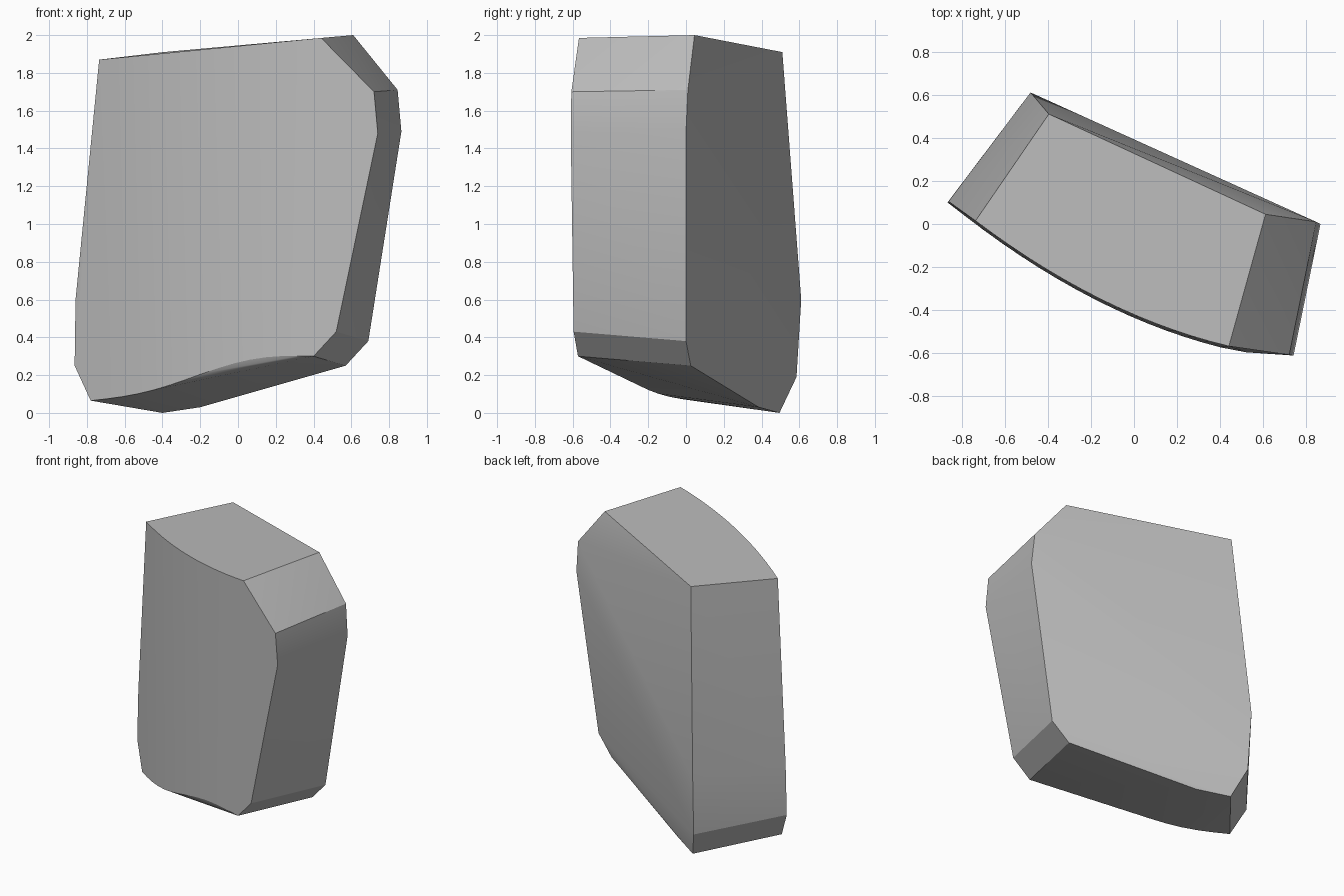
import bpy, bmesh, math

cube = bpy.data.objects.get("Cube")
if cube:
    bpy.data.objects.remove(cube, do_unlink=True)

# Grey stone
stone = bpy.data.materials.new("grey stone")
stone.use_nodes = True
colour = (0.5, 0.5, 0.5, 1)
stone.diffuse_color = colour
stone.node_tree.nodes["Principled BSDF"].inputs["Base Color"].default_value = colour


def bow(x):
    """Depth of the bowed front face at x."""
    return -0.42 - 0.43 * x + 0.22 * x * x


# Corners of the back face, clockwise from its upper left
corners = [(-0.395, 0.51, 1.91), (0.61, 0.045, 2.0), (0.845, 0.01, 1.71),
           (0.865, 0.0, 1.49), (0.69, 0.0, 0.38), (0.57, 0.025, 0.25),
           (-0.2, 0.385, 0.03), (-0.4, 0.495, 0.0), (-0.47, 0.585, 0.19),
           (-0.48, 0.61, 0.6)]

# Side corners of the front face
corners += [(0.72, -0.607, 1.7), (0.74, -0.61, 1.48), (0.52, -0.595, 0.43),
            (-0.865, 0.1, 0.25), (-0.86, 0.105, 0.6)]

# Bowed top and bottom edges of the front face
STEPS = 14
for i in range(STEPS + 1):
    t = i / STEPS
    x = -0.735 + 1.175 * t
    corners.append((x, bow(x), 1.87 + 0.115 * t))
    x = -0.78 + 1.18 * t
    rise = 0.065 + 0.235 * t + 0.025 * math.sin(math.pi * t) - 0.03 * math.sin(2 * math.pi * t)
    corners.append((x, bow(x) - 0.015, rise))

# Stone block wrapped around its corners
bm = bmesh.new()
for co in corners:
    bm.verts.new(co)
hull = bmesh.ops.convex_hull(bm, input=bm.verts)
bmesh.ops.delete(bm, geom=[v for v in bm.verts if not v.link_faces], context='VERTS')
bmesh.ops.dissolve_limit(bm, angle_limit=math.radians(1), verts=bm.verts, edges=bm.edges)
bmesh.ops.recalc_face_normals(bm, faces=bm.faces)
mesh = bpy.data.meshes.new("stone_block")
bm.to_mesh(mesh)
bm.free()
mesh.materials.append(stone)
block = bpy.data.objects.new("stone_block", mesh)
bpy.context.collection.objects.link(block)

bpy.ops.object.select_all(action='DESELECT')
block.select_set(True)
bpy.context.view_layer.objects.active = block
bpy.ops.object.shade_smooth_by_angle(angle=math.radians(20))
